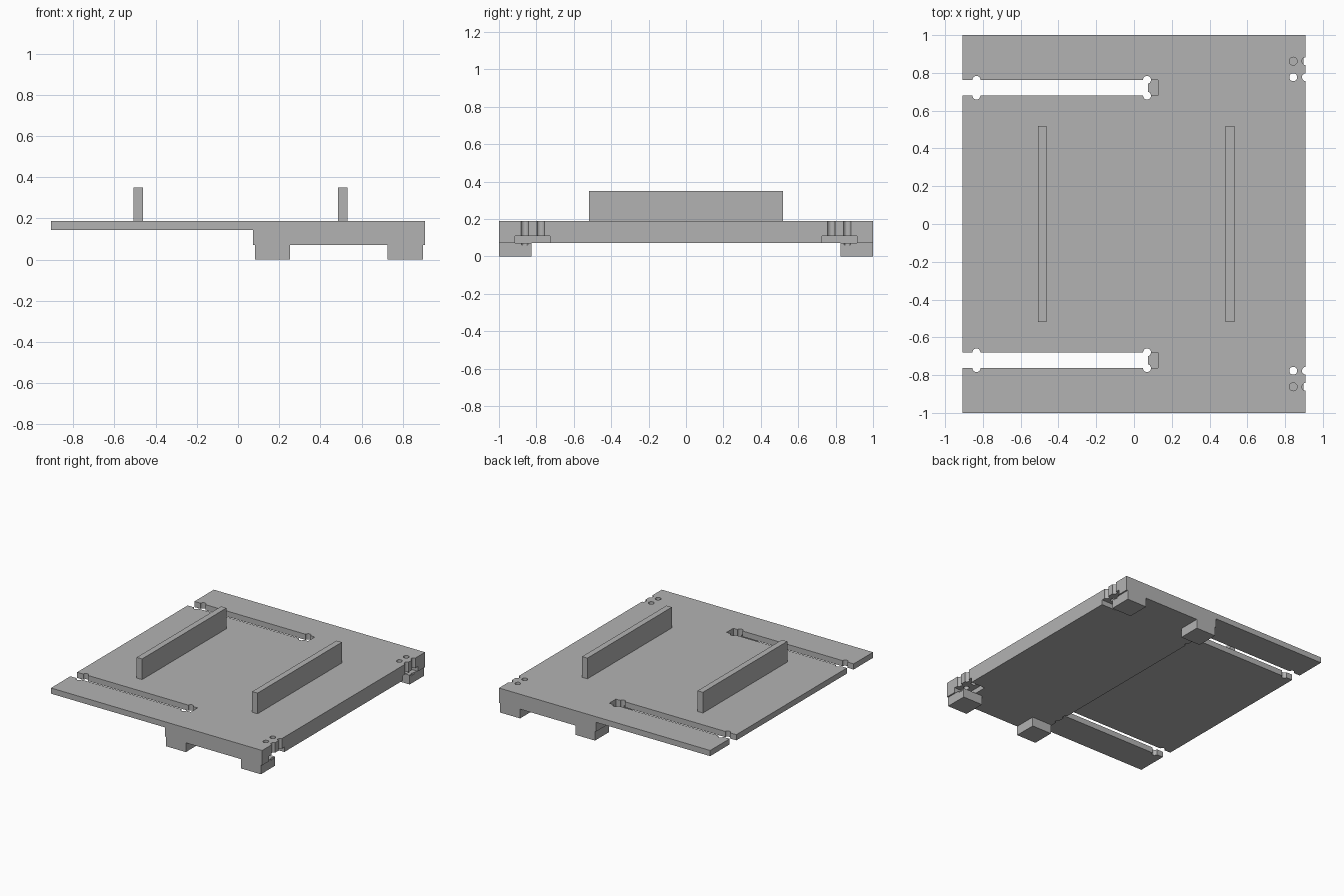
import bpy
import bmesh

if "Cube" in bpy.data.objects:
    bpy.data.objects.remove(bpy.data.objects["Cube"], do_unlink=True)

# Single grey material
grey = bpy.data.materials.new("plain_grey")
grey.use_nodes = True
GREY = (0.45, 0.45, 0.45, 1)
grey.diffuse_color = GREY
grey.node_tree.nodes["Principled BSDF"].inputs["Base Color"].default_value = GREY

# Levels and edges shared by the parts
TOP, THIN, THICK = 0.188, 0.144, 0.072
POCKET = 0.11
END, SIDE = 0.908, 1.0
HOLE_R = 0.021


def finish(name, bm):
    bmesh.ops.recalc_face_normals(bm, faces=bm.faces)
    mesh = bpy.data.meshes.new(name)
    bm.to_mesh(mesh)
    bm.free()
    mesh.materials.append(grey)
    obj = bpy.data.objects.new(name, mesh)
    bpy.context.collection.objects.link(obj)
    return obj


def box(name, x0, x1, y0, y1, z0, z1):
    bm = bmesh.new()
    bmesh.ops.create_cube(bm, size=1)
    for v in bm.verts:
        v.co.x = x1 if v.co.x > 0 else x0
        v.co.y = y1 if v.co.y > 0 else y0
        v.co.z = z1 if v.co.z > 0 else z0
    return finish(name, bm)


def mirrored_box(name, x0, x1, y0, y1, z0, z1, s):
    a, b = sorted((y0 * s, y1 * s))
    return box(name, x0, x1, a, b, z0, z1)


def drill(x, y, z0, z1):
    bm = bmesh.new()
    bmesh.ops.create_cone(bm, cap_ends=True, segments=24,
                          radius1=HOLE_R, radius2=HOLE_R, depth=z1 - z0)
    bmesh.ops.translate(bm, verts=bm.verts, vec=(x, y, (z0 + z1) / 2))
    return finish("drill", bm)


def cut(target, cutter):
    cutter.hide_render = True
    mod = target.modifiers.new("cut", "BOOLEAN")
    mod.operation = "DIFFERENCE"
    mod.solver = "EXACT"
    mod.object = cutter
    bpy.context.view_layer.objects.active = target
    bpy.ops.object.modifier_apply(modifier=mod.name)
    bpy.data.objects.remove(cutter, do_unlink=True)


# Base plate: stepped side profile extruded across the width
bm = bmesh.new()
profile = [(-END, THIN), (0.073, THIN), (0.073, THICK),
           (END, THICK), (END, TOP), (-END, TOP)]
face = bm.faces.new([bm.verts.new((x, -SIDE, z)) for x, z in profile])
ext = bmesh.ops.extrude_face_region(bm, geom=[face])
moved = [g for g in ext["geom"] if isinstance(g, bmesh.types.BMVert)]
bmesh.ops.translate(bm, verts=moved, vec=(0, 2 * SIDE, 0))
plate = finish("base_plate", bm)

for s, label in ((-1, "front"), (1, "back")):
    # Long slot, blind at its inner end, with relieved corners
    cut(plate, mirrored_box("slot", -1, 0.127, 0.679, 0.762, POCKET, 0.3, s))
    for x in (-0.834, 0.069):
        for y in (0.68, 0.763):
            cut(plate, drill(x, y * s, 0.02, 0.3))

    # Low pocket opening at the thick end
    cut(plate, mirrored_box("pocket", 0.785, 1, 0.727, 0.914, 0.03, POCKET, s))

    # Feet under the thick part
    inner = mirrored_box(label + "_inner_foot", 0.082, 0.252, 0.827, SIDE, 0, THICK, s)
    outer = mirrored_box(label + "_outer_foot", 0.726, 0.897, 0.827, SIDE, 0, THICK, s)

    # Pin holes, shallow in the outer foot
    for x in (0.843, 0.91):
        for y in (0.777, 0.862):
            cut(plate, drill(x, y * s, 0.06, 0.3))
        cut(outer, drill(x, 0.862 * s, 0.06, 0.3))

# Upright rails on the top surface
for name, x in (("right_rail", -0.508), ("left_rail", 0.485)):
    box(name, x, x + 0.046, -0.518, 0.518, TOP, 0.349)
